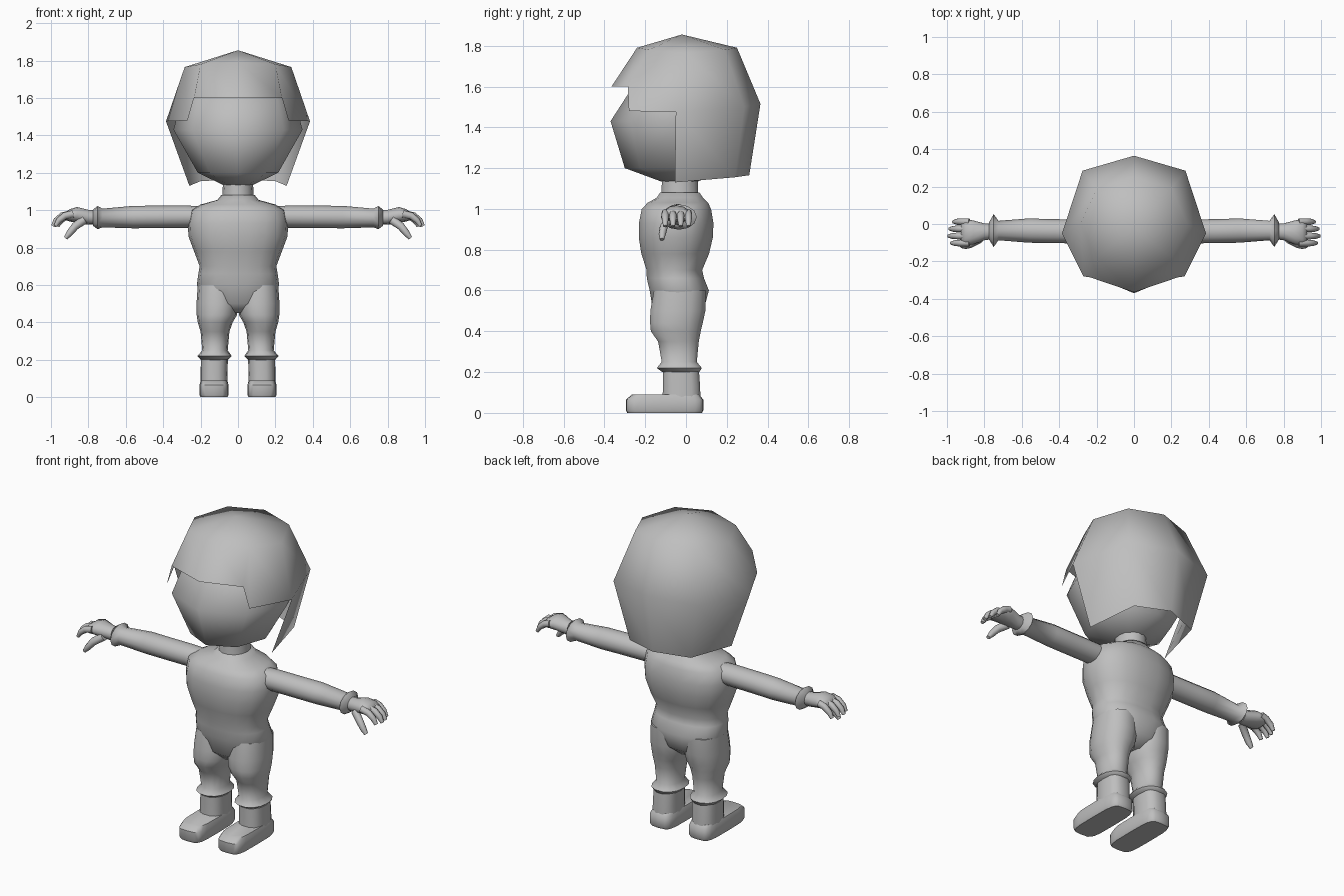
import bpy, bmesh, math
from mathutils import Vector

grey = bpy.data.materials.new("plain grey")
grey.diffuse_color = (0.52, 0.52, 0.52, 1)
X, Y, Z = Vector((1, 0, 0)), Vector((0, 1, 0)), Vector((0, 0, 1))


def finish(name, bm, angle=60):
    bmesh.ops.recalc_face_normals(bm, faces=bm.faces)
    me = bpy.data.meshes.new(name)
    bm.to_mesh(me)
    bm.free()
    me.materials.append(grey)
    ob = bpy.data.objects.new(name, me)
    bpy.context.collection.objects.link(ob)
    bpy.ops.object.select_all(action='DESELECT')
    ob.select_set(True)
    bpy.context.view_layer.objects.active = ob
    bpy.ops.object.shade_smooth_by_angle(angle=math.radians(angle))
    return ob


def power(v, p):
    return math.copysign(abs(v) ** p, v)


def loft(name, rows, a, d=None, n=14, p=1.0, s=1, angle=60):
    """Skin rounded sections (x, y, z, half width, half depth); s=-1 mirrors in x."""
    bm = bmesh.new()
    rings = []
    pts = [Vector(r[:3]) for r in rows]
    for i, r in enumerate(rows):
        t = d or (pts[min(i + 1, len(pts) - 1)] - pts[max(i - 1, 0)]).normalized()
        b = t.cross(a).normalized()
        ring = []
        for k in range(n):
            w = 2 * math.pi * k / n
            v = pts[i] + a * r[3] * power(math.cos(w), p) + b * r[4] * power(math.sin(w), p)
            ring.append(bm.verts.new((v.x * s, v.y, v.z)))
        rings.append(ring)
    for lo, hi in zip(rings, rings[1:]):
        for k in range(n):
            j = (k + 1) % n
            bm.faces.new((lo[k], lo[j], hi[j], hi[k]))
    bm.faces.new(rings[0])
    bm.faces.new(rings[-1])
    return finish(name, bm, angle)


# Head: eight-sided, smooth
loft("head", [(0, -.03, 1.13, .07, .08), (0, -.05, 1.20, .215, .25),
              (0, -.03, 1.43, .345, .34), (0, -.01, 1.60, .30, .25),
              (0, 0, 1.74, .15, .13)], X, Z, n=8, angle=80)

# Hair: open angular shell with a fringe and side locks, mirrored in x
V = dict(T=(0, -.02, 1.855),
         A0=(0, -.24, 1.79), A1=(.20, -.18, 1.78), A2=(.285, 0, 1.765),
         A3=(.20, .19, 1.78), A4=(0, .25, 1.79),
         B0=(0, -.365, 1.60), B1=(.235, -.285, 1.60), S1=(.27, -.28, 1.48),
         B2=(.385, -.05, 1.475), B3=(.275, .285, 1.50), B4=(0, .365, 1.515),
         C2=(.26, -.055, 1.13), C3=(.20, .24, 1.155), C4=(0, .31, 1.165))
panels = ["T A0 A1", "T A1 A2", "T A2 A3", "T A3 A4", "A0 B0 B1 A1",
          "A1 B1 S1", "A1 S1 B2 A2", "A2 B2 B3 A3", "A3 B3 B4 A4",
          "B2 C2 C3 B3", "B3 C3 C4 B4"]
bm = bmesh.new()
for s in (1, -1):
    vs = {k: bm.verts.new((x * s, y, z)) for k, (x, y, z) in V.items()}
    for f in panels:
        ring = [vs[k] for k in f.split()]
        bm.faces.new(ring if s > 0 else ring[::-1])
bmesh.ops.remove_doubles(bm, verts=bm.verts, dist=.0005)
finish("hair", bm, 80)

# Neck and torso
loft("neck", [(0, -.03, 1.02, .09, .10), (0, -.03, 1.08, .083, .092),
              (0, -.03, 1.17, .08, .09)], X, Z)
loft("torso", [(0, -.04, .45, .05, .07), (0, -.038, .50, .17, .125),
               (0, -.033, .60, .22, .147), (0, -.052, .66, .212, .142),
               (0, -.057, .70, .205, .138), (0, -.053, .78, .235, .168),
               (0, -.05, .86, .265, .184), (0, -.048, .93, .268, .185),
               (0, -.047, 1.0, .255, .172), (0, -.04, 1.03, .20, .15),
               (0, -.03, 1.055, .11, .115), (0, -.03, 1.08, .09, .098)],
     X, Z, n=18, p=.85)

for s, side in ((1, "left"), (-1, "right")):
    # Legs with flared cuffs, boots
    loft(side + "_leg", [(.11, -.03, .60, .105, .13), (.112, -.04, .50, .11, .138),
                         (.113, -.047, .44, .108, .132), (.122, -.05, .40, .093, .125),
                         (.123, -.037, .35, .077, .102), (.123, -.033, .25, .068, .088),
                         (.125, -.033, .22, .092, .113), (.126, -.025, .20, .073, .093)],
         X, Z, p=.9, s=s)
    loft(side + "_ankle", [(.128, -.022, .05, .073, .095), (.128, -.022, .13, .072, .093),
                           (.126, -.025, .21, .072, .09)], X, Z, p=.75, s=s)
    loft(side + "_shoe", [(.128, -.105, 0, .072, .183), (.128, -.105, .012, .078, .19),
                          (.128, -.105, .065, .078, .19), (.128, -.10, .09, .07, .165)],
         X, Z, n=20, p=.45, s=s, angle=45)
    # Arm with flared cuff
    loft(side + "_arm", [(.18, -.04, .965, .065, .055), (.28, -.04, .965, .064, .06),
                         (.45, -.038, .964, .064, .06), (.56, -.035, .963, .065, .06),
                         (.725, -.035, .958, .052, .05), (.75, -.035, .96, .088, .062),
                         (.775, -.037, .96, .046, .044)], Y, X, n=12, s=s)
    # Hand, curled fingers and thumb
    loft(side + "_hand", [(.75, -.04, .96, .04, .038), (.80, -.042, .962, .045, .04),
                          (.86, -.045, .975, .064, .042), (.90, -.045, .972, .07, .033),
                          (.925, -.045, .968, .06, .02)], Y, X, n=12, s=s)
    for i, cut in enumerate((.025, .006, 0, .014)):
        y = .012 - .038 * i
        loft(f"{side}_finger_{i + 1}",
             [(.88, y, .98, .018, .02), (.94 - cut, y, .97, .018, .019),
              (.972 - cut, y, .945, .016, .016), (.99 - cut, y, .915, .01, .01)],
             Y, n=8, s=s)
    loft(side + "_thumb", [(.82, -.08, .95, .022, .024), (.87, -.108, .915, .02, .021),
                           (.90, -.116, .878, .018, .018), (.922, -.118, .85, .011, .011)],
         Y, n=8, s=s)
